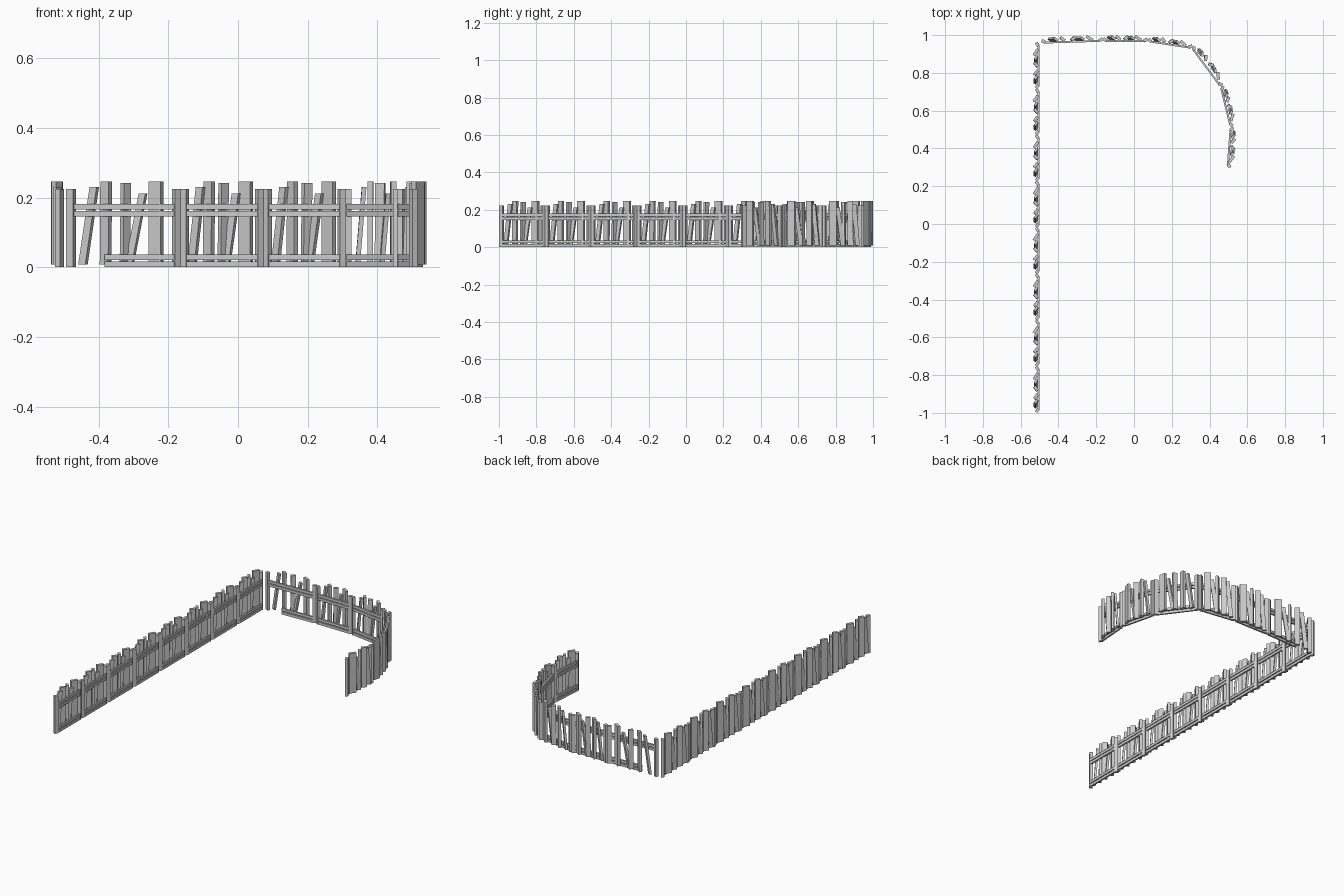
import bpy, bmesh, math
from mathutils import Vector

if "Cube" in bpy.data.objects:
    bpy.data.objects.remove(bpy.data.objects["Cube"])

meshes = {n: bmesh.new() for n in ("fence_posts", "fence_pickets", "fence_rails")}


def prism(bm, a, b, side1, side2):
    """Four-sided bar from a to b; side1 and side2 are half-extent vectors."""
    rings = []
    for p in (a, b):
        rings.append([bm.verts.new(p + side1 * i + side2 * j)
                      for i, j in ((-1, -1), (1, -1), (1, 1), (-1, 1))])
    lo, hi = rings
    bm.faces.new(lo[::-1])
    bm.faces.new(hi)
    for k in range(4):
        n = (k + 1) % 4
        bm.faces.new((lo[k], lo[n], hi[n], hi[k]))


# Pickets: bottom u, top u, top height, width, thickness, twist in degrees
PICKETS = [
    (0.14, 0.24, 0.230, 0.024, 0.013, 35),
    (0.34, 0.345, 0.246, 0.030, 0.016, 38),
    (0.51, 0.52, 0.242, 0.027, 0.015, -40),
    (0.55, 0.67, 0.211, 0.022, 0.013, 30),
    (0.785, 0.785, 0.246, 0.040, 0.016, 32),
]
UP = Vector((0, 0, 1))


def panel(p, q, bulge=0.0, low_start=0.06):
    """One fence panel between two ground points; rails face the inside."""
    p, q = Vector((*p, 0)), Vector((*q, 0))
    d = (q - p).normalized()
    inside = Vector((d.y, -d.x, 0))

    def at(u, z, off=0.0):
        bow = bulge * 4 * u * (1 - u)
        return p.lerp(q, u) + inside * (off - bow) + UP * z

    def bar(bm, a, b, w, t, twist):
        c, s = math.cos(math.radians(twist)), math.sin(math.radians(twist))
        prism(bm, a, b, (d * c + inside * s) * w / 2, (inside * c - d * s) * t / 2)

    # Post at each end, doubled where panels meet
    for u, sgn in ((0, 1), (1, -1)):
        a = p.lerp(q, u) + d * sgn * 0.011
        bar(meshes["fence_posts"], a, a + UP * 0.224, 0.022, 0.017, 32 * sgn)

    for u0, u1, h, w, t, twist in PICKETS:
        bar(meshes["fence_pickets"], at(u0, 0.008, -0.007), at(u1, h, -0.007), w, t, twist)

    # Paired slats, upper and lower
    for z, start in ((0.153, 0.06), (0.173, 0.06), (0.008, low_start), (0.029, low_start)):
        a = p.lerp(q, start) + inside * 0.006 + UP * z
        b = p.lerp(q, 0.94) + inside * 0.006 + UP * z
        prism(meshes["fence_rails"], a, b, inside * 0.005, UP * 0.0078)


# Long straight side
X, Y0, STEP = -0.512, -0.998, 0.245
for i in range(8):
    panel((X, Y0 + i * STEP), (X, Y0 + (i + 1) * STEP))

# Back side curving round to the right
path = [(-0.49, 0.966), (-0.165, 0.976), (0.073, 0.974), (0.31, 0.938),
        (0.465, 0.73), (0.518, 0.515), (0.502, 0.298)]
bulges = [0.003, 0.003, 0.005, 0.015, 0.008, 0.006]
for i, bulge in enumerate(bulges):
    panel(path[i], path[i + 1], bulge, 0.33 if i == 0 else 0.06)

for name, bm in meshes.items():
    bmesh.ops.recalc_face_normals(bm, faces=bm.faces)
    me = bpy.data.meshes.new(name)
    bm.to_mesh(me)
    bm.free()
    bpy.context.collection.objects.link(bpy.data.objects.new(name, me))
